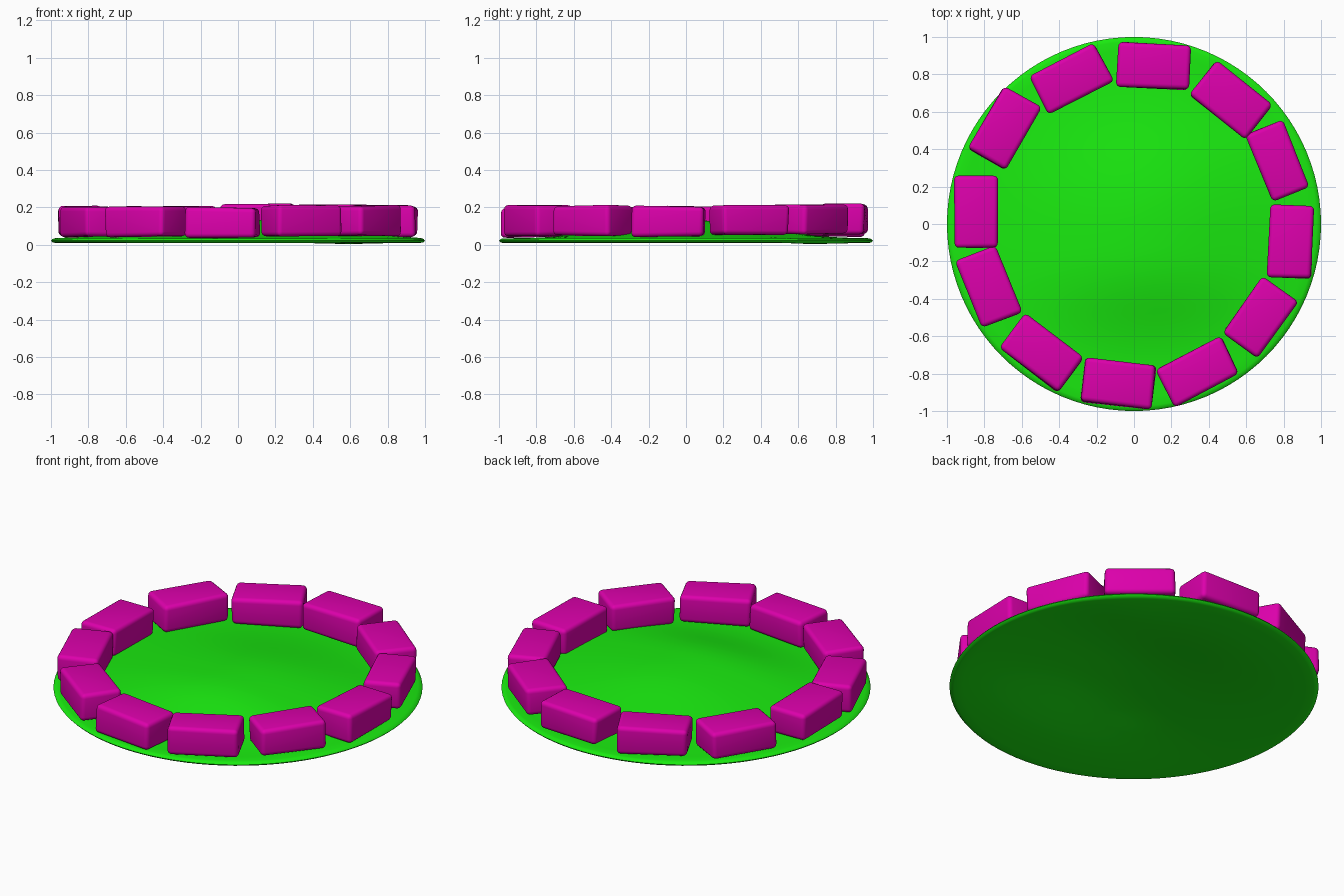
import bpy, bmesh, math, random
from mathutils import Vector, Matrix

if "Cube" in bpy.data.objects:
    bpy.data.objects.remove(bpy.data.objects["Cube"])

random.seed(4)


def material(name, rgb):
    m = bpy.data.materials.new(name)
    m.diffuse_color = (*rgb, 1)
    m.use_nodes = True
    m.node_tree.nodes["Principled BSDF"].inputs["Base Color"].default_value = m.diffuse_color
    return m


GREEN = material("grass_green", (0.01, 0.82, 0.005))
PINK = material("stone_magenta", (0.72, 0.0, 0.41))


def add_object(name, bm, mat):
    bmesh.ops.recalc_face_normals(bm, faces=bm.faces[:])
    mesh = bpy.data.meshes.new(name)
    bm.to_mesh(mesh)
    bm.free()
    mesh.materials.append(mat)
    ob = bpy.data.objects.new(name, mesh)
    bpy.context.collection.objects.link(ob)
    bpy.ops.object.select_all(action='DESELECT')
    ob.select_set(True)
    bpy.context.view_layer.objects.active = ob
    bpy.ops.object.shade_smooth_by_angle(angle=math.radians(50))
    return ob


def relief(x, y):
    """Mound in the middle (steeper to the front), shallow dip at the back right."""
    r = math.hypot(x, y)
    edge = max(0.0, 1 - r ** 8)
    sy = 0.44 if y < -0.1 else 0.62
    mound = 0.1 * math.exp(-((x - 0.06) / 0.6) ** 2 - abs((y + 0.1) / sy) ** 2.6)
    dip = -0.015 * math.exp(-((x - 0.62) ** 2 + (y - 0.68) ** 2) / 0.06)
    return edge * (mound + dip)


# Ground disc: concentric rings on top and bottom, rounded rim
SEG = 96
TOP, BOTTOM = 0.035, 0.009
section = [(i / 20 * 0.975, TOP) for i in range(1, 21)]
section += [(0.992, 0.031), (1.0, 0.022), (0.992, 0.013)]
section += [(i / 20 * 0.975, BOTTOM) for i in range(20, 0, -1)]
bm = bmesh.new()
rings = []
for r, z in section:
    ring = []
    for k in range(SEG):
        a = 2 * math.pi * k / SEG
        x, y = r * math.cos(a), r * math.sin(a)
        ring.append(bm.verts.new((x, y, z + relief(x, y))))
    rings.append(ring)
for a, b in zip(rings, rings[1:]):
    for k in range(SEG):
        n = (k + 1) % SEG
        bm.faces.new((a[k], a[n], b[n], b[k]))
for ring, z in ((rings[0], TOP), (rings[-1], BOTTOM)):
    centre = bm.verts.new((0, 0, z + relief(0, 0)))
    for k in range(SEG):
        bm.faces.new((centre, ring[k], ring[(k + 1) % SEG]))
add_object("ground_disc", bm, GREEN)


def stone(name, x, y, angle, length, width, lift):
    """Rounded block with slightly uneven corners."""
    bm = bmesh.new()
    bmesh.ops.create_cube(bm, size=1)
    for v in bm.verts:
        v.co = Vector((v.co.x * length, v.co.y * width, v.co.z * 0.16))
        v.co += Vector([random.uniform(-.005, .005) for _ in range(3)])
    bmesh.ops.bevel(bm, geom=bm.edges[:], offset=0.024, segments=4,
                    profile=0.5, affect='EDGES')
    bm.transform(Matrix.Translation((x, y, 0.124 + lift))
                 @ Matrix.Rotation(math.radians(angle), 4, 'Z'))
    add_object(name, bm, PINK)


# Ring of stones: x, y, angle, length, width, lift
stones = [
    (0.105, 0.845, -3, 0.385, 0.235, 0.014),
    (0.517, 0.665, -39, 0.385, 0.235, 0.014),
    (0.767, 0.337, -68, 0.385, 0.217, 0.010),
    (0.838, -0.095, 88, 0.385, 0.235, 0.002),
    (0.675, -0.497, 54, 0.37, 0.23, 0.006),
    (0.34, -0.79, 27, 0.39, 0.225, 0.006),
    (-0.085, -0.855, -7, 0.38, 0.235, -0.004),
    (-0.495, -0.69, -37, 0.39, 0.23, 0.0),
    (-0.778, -0.337, -68, 0.385, 0.23, 0.0),
    (-0.845, 0.065, 90, 0.38, 0.232, 0.002),
    (-0.69, 0.512, 60, 0.385, 0.23, 0.002),
    (-0.335, 0.778, 27, 0.39, 0.225, 0.002),
]
for i, s in enumerate(stones, 1):
    stone(f"border_stone_{i:02d}", *s)
